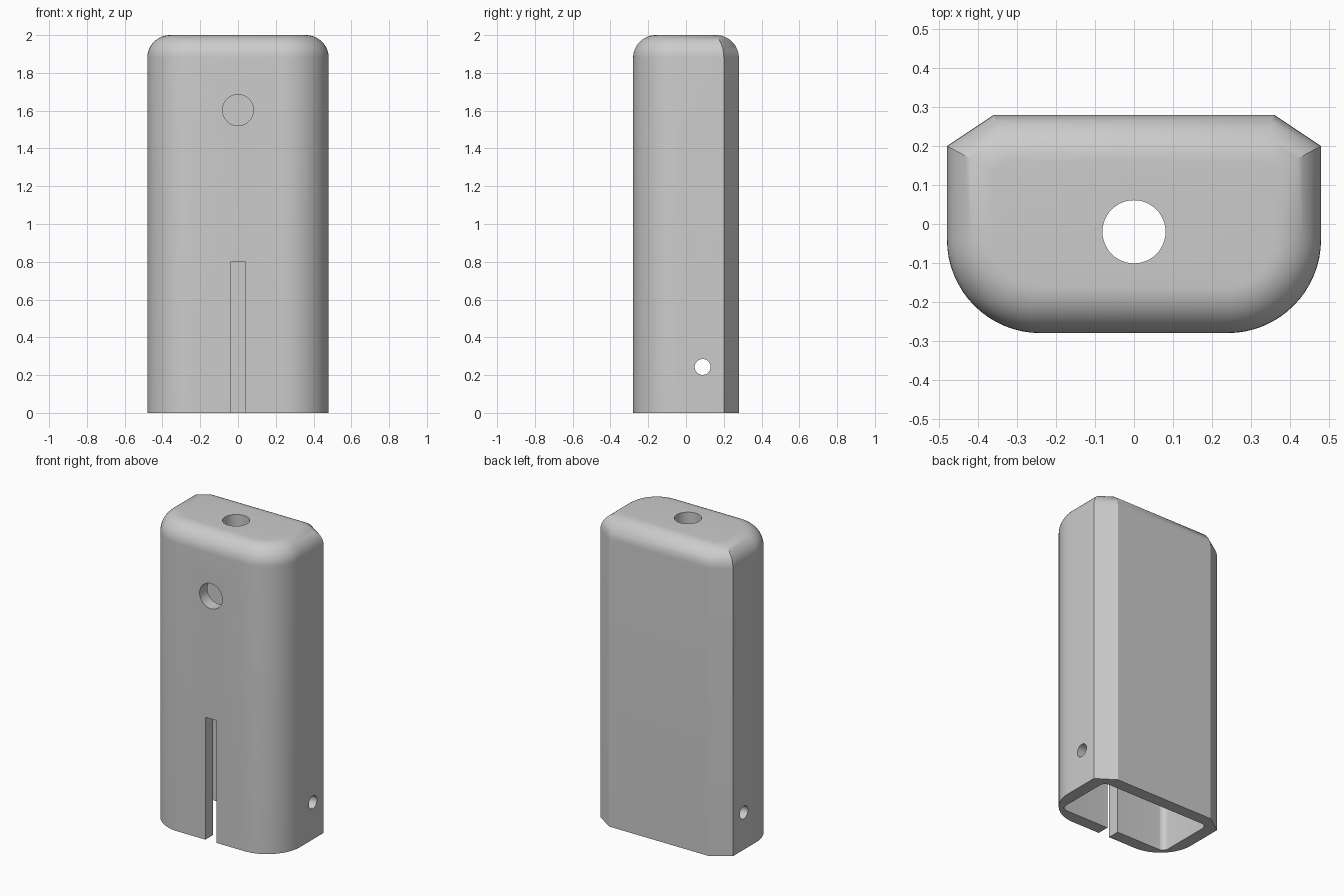
import bpy, bmesh
from math import cos, sin, pi, sqrt
from mathutils import Vector

cube = bpy.data.objects.get("Cube")
if cube:
    bpy.data.objects.remove(cube, do_unlink=True)

grey = bpy.data.materials.new("plain grey")
grey.use_nodes = True
grey.diffuse_color = (0.6, 0.6, 0.6, 1)
grey.node_tree.nodes["Principled BSDF"].inputs["Base Color"].default_value = (0.6, 0.6, 0.6, 1)

HALF_W, HALF_D, HEIGHT = 0.48, 0.28, 2.0
FRONT_R, TOP_R, WALL = 0.24, 0.12, 0.08


def arc(cx, cy, r, start, steps):
    """Quarter circle, counter-clockwise from the start angle."""
    angles = [start + pi / 2 * i / steps for i in range(steps + 1)]
    return [Vector((cx + r * cos(a), cy + r * sin(a))) for a in angles]


def inset(points, d):
    """Move every side of a counter-clockwise outline inward by d."""
    out = []
    for i, p in enumerate(points):
        e1 = (p - points[i - 1]).normalized()
        e2 = (points[(i + 1) % len(points)] - p).normalized()
        n1, n2 = Vector((-e1.y, e1.x)), Vector((-e2.y, e2.x))
        out.append(p + (n1 + n2) * d / (1 + n1.dot(n2)))
    return out


def loft(name, layers):
    """Closed solid through a list of (outline, z) layers."""
    bm = bmesh.new()
    rings = [[bm.verts.new((p.x, p.y, z)) for p in pts] for pts, z in layers]
    n = len(rings[0])
    for low, high in zip(rings, rings[1:]):
        for i in range(n):
            j = (i + 1) % n
            bm.faces.new((low[i], low[j], high[j], high[i]))
    bm.faces.new(rings[0][::-1])
    bm.faces.new(rings[-1])
    mesh = bpy.data.meshes.new(name)
    bm.to_mesh(mesh)
    bm.free()
    mesh.materials.append(grey)
    obj = bpy.data.objects.new(name, mesh)
    bpy.context.collection.objects.link(obj)
    return obj


def drill(name, radius, depth, location, rotation=(0, 0, 0)):
    bpy.ops.mesh.primitive_cylinder_add(vertices=48, radius=radius, depth=depth,
                                        location=location, rotation=rotation)
    bpy.context.object.name = name
    return bpy.context.object


# Housing: rounded front corners, chamfered back corners, rounded top rim
cx, cy = HALF_W - FRONT_R, FRONT_R - HALF_D
outline = (arc(-cx, cy, FRONT_R, pi, 16) + arc(cx, cy, FRONT_R, 1.5 * pi, 16)
           + [Vector(p) for p in ((HALF_W, 0.2), (0.36, HALF_D), (-0.36, HALF_D), (-HALF_W, 0.2))])
layers = [(outline, 0)]
for i in range(13):
    a = pi / 2 * i / 12
    layers.append((inset(outline, TOP_R * (1 - cos(a))), HEIGHT - TOP_R + TOP_R * sin(a)))
housing = loft("housing", layers)

# Cavity: box with small rounded corners, open at the bottom
r = 0.04
ix, iy = HALF_W - WALL - r, HALF_D - WALL - r
corners = ((-ix, -iy, pi), (ix, -iy, 1.5 * pi), (ix, iy, 0), (-ix, iy, pi / 2))
box = [p for x, y, a in corners for p in arc(x, y, r, a, 6)]
cutters = [loft("cavity_cutter", [(box, -0.1), (box, HEIGHT - WALL)])]

# Holes in the top, front and both sides
cutters.append(drill("top_hole_cutter", 0.081, 0.4, (0, -0.02, HEIGHT)))
cutters.append(drill("front_hole_cutter", 0.082, 0.28, (0, -0.28, 1.603), (pi / 2, 0, 0)))
cutters.append(drill("side_hole_cutter", 0.042, 1.2, (0, 0.088, 0.243), (0, pi / 2, 0)))

# Slot in the lower front
bpy.ops.mesh.primitive_cube_add(size=1, location=(0, -0.28, 0.3))
slot = bpy.context.object
slot.name = "slot_cutter"
slot.scale = (0.08, 0.28, 1.0)
cutters.append(slot)

# Cut the housing, then shade it smooth with sharp edges kept
bpy.ops.object.select_all(action='DESELECT')
bpy.context.view_layer.objects.active = housing
housing.select_set(True)
for cutter in cutters:
    mod = housing.modifiers.new(cutter.name, 'BOOLEAN')
    mod.operation = 'DIFFERENCE'
    mod.solver = 'EXACT'
    mod.object = cutter
    bpy.ops.object.modifier_apply(modifier=mod.name)
for cutter in cutters:
    bpy.data.objects.remove(cutter, do_unlink=True)
bpy.ops.object.shade_smooth_by_angle(angle=pi / 6)
